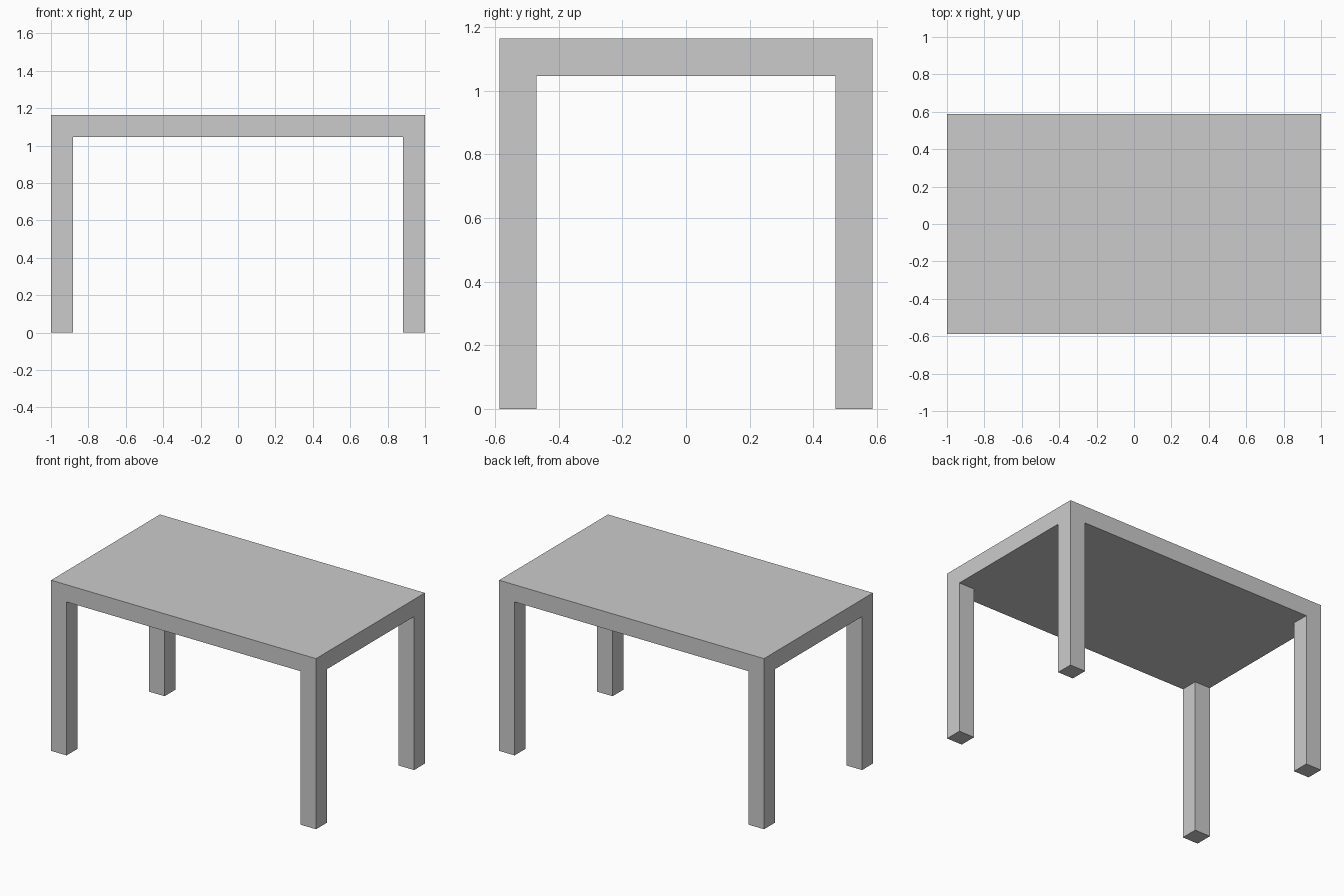
import bpy, bmesh
from mathutils import Matrix, Vector

if "Cube" in bpy.data.objects:
    bpy.data.objects.remove(bpy.data.objects["Cube"])

HX, HY = 1.0, 0.587        # half length and half depth
UNDER, TOP = 1.047, 1.164  # underside and top of the tabletop
LEG = 0.117                # leg thickness

bm = bmesh.new()

# tabletop slab
bmesh.ops.create_cube(bm, size=1, matrix=Matrix.Translation((0, 0, (UNDER + TOP) / 2))
                      @ Matrix.Diagonal((2 * HX, 2 * HY, TOP - UNDER, 1)))

# cut lines that outline the leg corners
for axis, half in ((Vector((1, 0, 0)), HX), (Vector((0, 1, 0)), HY)):
    for s in (-1, 1):
        bmesh.ops.bisect_plane(bm, geom=bm.verts[:] + bm.edges[:] + bm.faces[:],
                               plane_co=axis * s * (half - LEG), plane_no=axis)

# legs: pull the four corner faces of the underside down to the floor
bm.normal_update()
corners = []
for f in bm.faces:
    c = f.calc_center_median()
    if f.normal.z < -0.9 and abs(c.x) > HX - LEG and abs(c.y) > HY - LEG:
        corners.append(f)
feet = bmesh.ops.extrude_discrete_faces(bm, faces=corners)["faces"]
for f in feet:
    for v in f.verts:
        v.co.z = 0.0

bmesh.ops.recalc_face_normals(bm, faces=bm.faces[:])
mesh = bpy.data.meshes.new("table")
bm.to_mesh(mesh)
bm.free()
bpy.context.collection.objects.link(bpy.data.objects.new("table", mesh))
